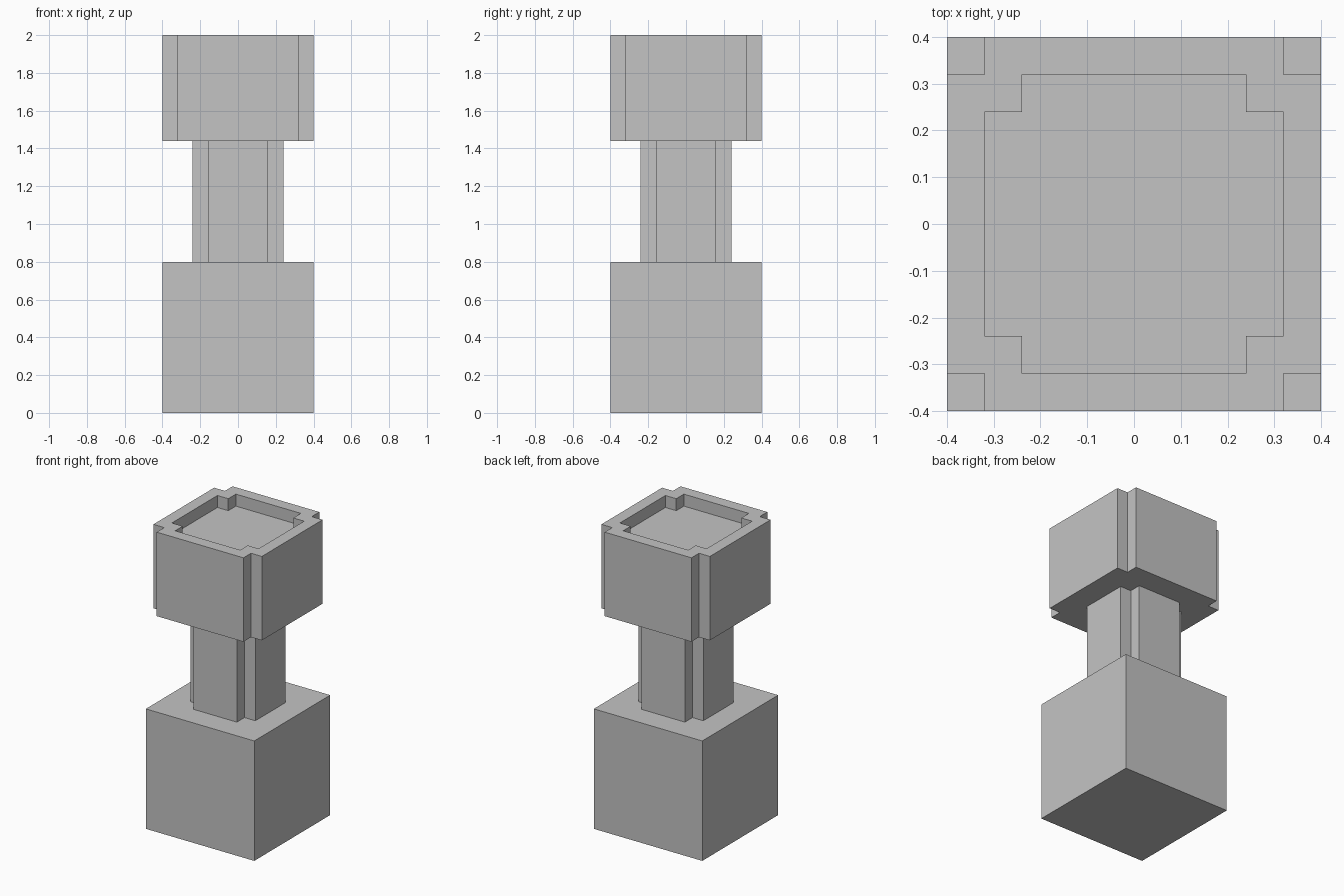
import bpy
import bmesh

cube = bpy.data.objects.get("Cube")
if cube:
    bpy.data.objects.remove(cube, do_unlink=True)

# Single plain grey
GREY = (0.55, 0.55, 0.55, 1.0)
grey = bpy.data.materials.new("plain_grey")
grey.use_nodes = True
grey.diffuse_color = GREY
grey.node_tree.nodes["Principled BSDF"].inputs["Base Color"].default_value = GREY

NOTCH = 0.08


def square(half):
    return [(half, -half), (half, half), (-half, half), (-half, -half)]


def notched_square(half):
    """Square outline with a small square step cut out of each corner."""
    inner = half - NOTCH
    x_y = [(half, inner), (inner, inner), (inner, half)]
    points = []
    for _ in range(4):
        points += x_y
        x_y = [(-y, x) for x, y in x_y]
    return points


def loft(name, rings):
    """Join successive (outline, height) rings and cap both ends."""
    bm = bmesh.new()
    loops = [[bm.verts.new((x, y, z)) for x, y in outline] for outline, z in rings]
    for low, high in zip(loops, loops[1:]):
        count = len(low)
        for i in range(count):
            j = (i + 1) % count
            bm.faces.new((low[i], low[j], high[j], high[i]))
    bm.faces.new(loops[0][::-1])
    bm.faces.new(loops[-1])
    bmesh.ops.recalc_face_normals(bm, faces=bm.faces)
    mesh = bpy.data.meshes.new(name)
    bm.to_mesh(mesh)
    bm.free()
    mesh.materials.append(grey)
    obj = bpy.data.objects.new(name, mesh)
    bpy.context.collection.objects.link(obj)
    return obj


# Solid cube base
loft("base", [(square(0.4), 0), (square(0.4), 0.8)])

# Narrow post with stepped corners
loft("post", [(notched_square(0.24), 0.8), (notched_square(0.24), 1.44)])

# Stepped head with a raised rim around a sunken top
rim, recess = notched_square(0.4), notched_square(0.4 - NOTCH)
loft("head", [(rim, 1.44), (rim, 2), (recess, 2), (recess, 2 - NOTCH)])
